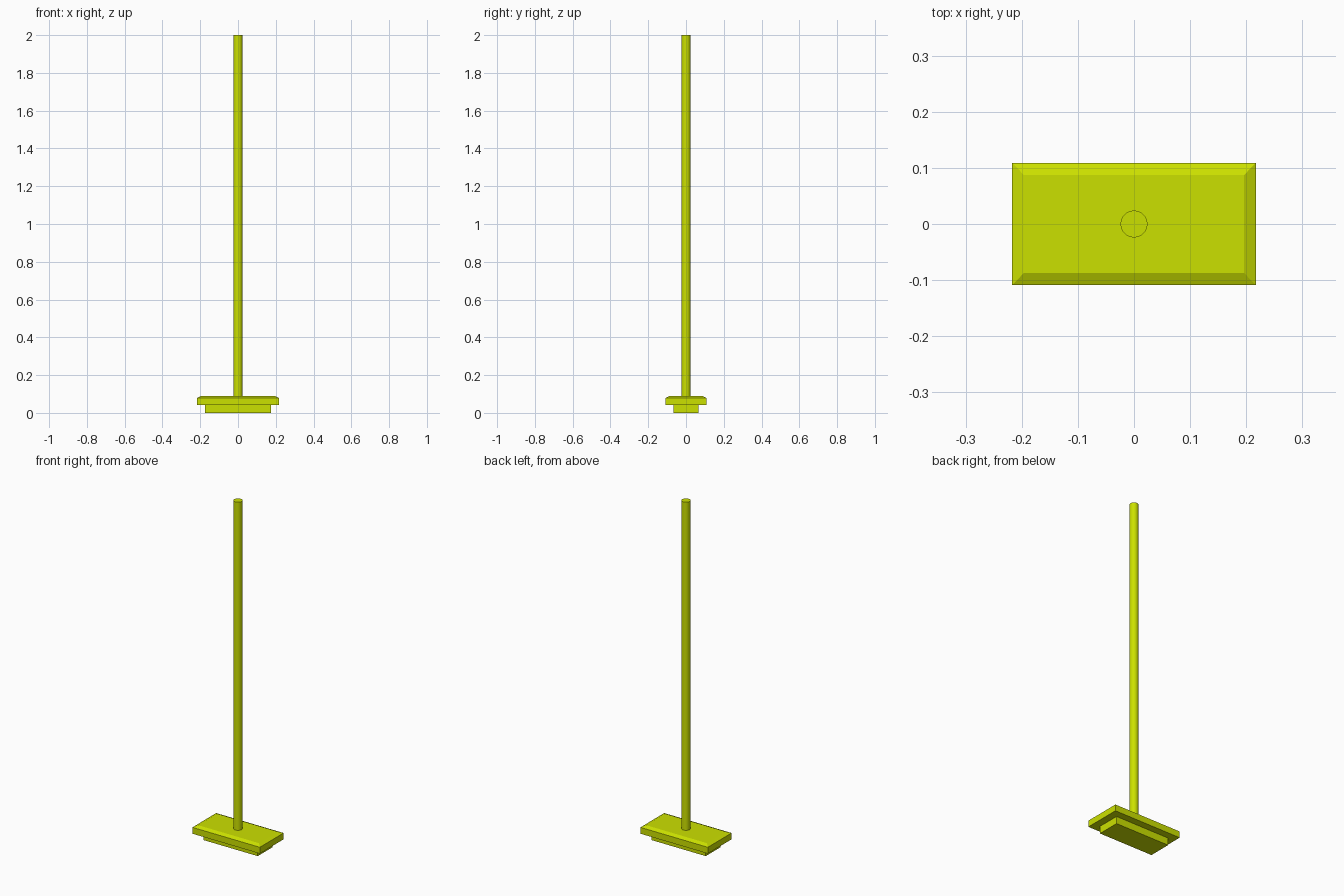
import bpy
import bmesh
import math

if "Cube" in bpy.data.objects:
    bpy.data.objects.remove(bpy.data.objects["Cube"])

paint = bpy.data.materials.new("yellow_green")
paint.diffuse_color = (0.6, 0.75, 0.0, 1.0)
paint.use_nodes = True
paint.node_tree.nodes["Principled BSDF"].inputs["Base Color"].default_value = paint.diffuse_color


def stacked_block(name, layers):
    """Solid lofted through rectangles given as (half_x, half_y, z)."""
    bm = bmesh.new()
    rings = []
    for hx, hy, z in layers:
        rings.append([bm.verts.new((sx * hx, sy * hy, z))
                      for sx, sy in ((-1, -1), (1, -1), (1, 1), (-1, 1))])
    bm.faces.new(rings[0][::-1])
    bm.faces.new(rings[-1])
    for low, high in zip(rings, rings[1:]):
        for i in range(4):
            j = (i + 1) % 4
            bm.faces.new((low[i], low[j], high[j], high[i]))
    mesh = bpy.data.meshes.new(name)
    bm.to_mesh(mesh)
    bm.free()
    obj = bpy.data.objects.new(name, mesh)
    bpy.context.collection.objects.link(obj)
    mesh.materials.append(paint)
    return obj


# Lower pad and the head plate with its chamfered top edge
stacked_block("lower_pad", [(0.174, 0.067, 0.0), (0.174, 0.067, 0.042)])
stacked_block("head_plate", [(0.217, 0.109, 0.042), (0.217, 0.109, 0.079),
                             (0.196, 0.087, 0.089)])

# Long round handle
bottom, top = 0.085, 2.0
bpy.ops.mesh.primitive_cylinder_add(vertices=32, radius=0.024, depth=top - bottom,
                                    location=(0, 0, (top + bottom) / 2))
handle = bpy.context.object
handle.name = "handle"
handle.data.materials.append(paint)
bpy.ops.object.shade_smooth_by_angle(angle=math.radians(30))
